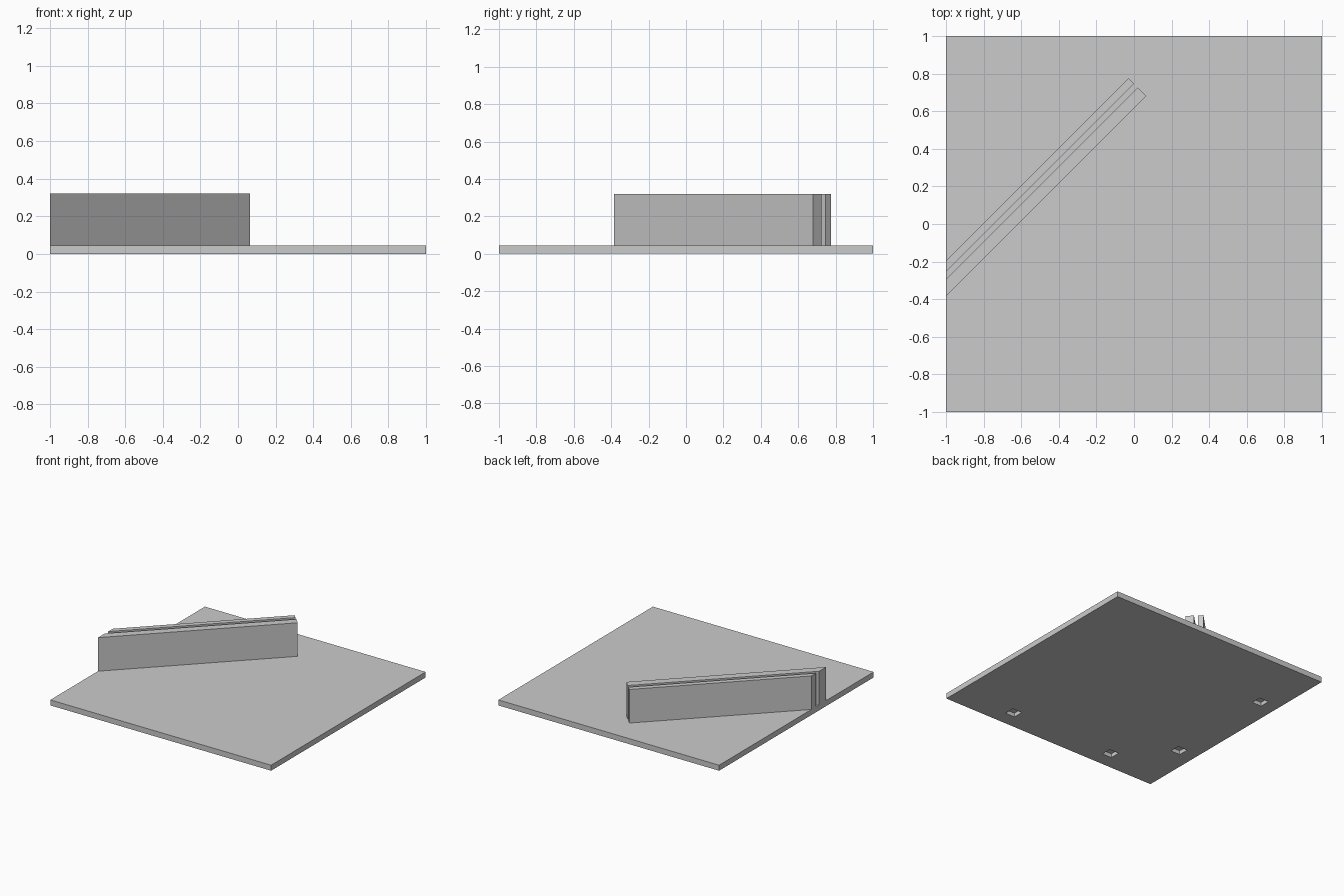
import bpy
import bmesh

cube = bpy.data.objects.get("Cube")
if cube:
    bpy.data.objects.remove(cube, do_unlink=True)

BASE_TOP = 0.045
WALL_TOP = 0.32
END_SUM = 0.745   # x + y along the square-cut end of both rails

grey = bpy.data.materials.new("light grey")
grey.use_nodes = True
colour = (0.6, 0.6, 0.6, 1)
grey.diffuse_color = colour
grey.node_tree.nodes["Principled BSDF"].inputs["Base Color"].default_value = colour


def prism(name, footprints, z0, z1):
    """Extrude one or more flat outlines upward into a single object."""
    bm = bmesh.new()
    for outline in footprints:
        face = bm.faces.new([bm.verts.new((x, y, z0)) for x, y in outline])
        grown = bmesh.ops.extrude_face_region(bm, geom=[face])["geom"]
        verts = [g for g in grown if isinstance(g, bmesh.types.BMVert)]
        bmesh.ops.translate(bm, verts=verts, vec=(0, 0, z1 - z0))
    bmesh.ops.recalc_face_normals(bm, faces=bm.faces)
    mesh = bpy.data.meshes.new(name)
    bm.to_mesh(mesh)
    bm.free()
    mesh.materials.append(grey)
    obj = bpy.data.objects.new(name, mesh)
    bpy.context.collection.objects.link(obj)
    return obj


def square(x, y, half):
    return [(x - half, y - half), (x + half, y - half),
            (x + half, y + half), (x - half, y + half)]


def rail_outline(low, high):
    """Diagonal strip from the base edge to the square end."""
    def tip(offset):
        return ((END_SUM - offset) / 2, (END_SUM + offset) / 2)
    return [(-1, low - 1), tip(low), tip(high), (-1, high - 1)]


# Base plate
base = prism("base_plate", [square(0, 0, 1)], 0, BASE_TOP)

# Four square sockets in the underside, along two neighbouring edges
spots = [(s, -0.84) for s in (-0.475, 0.475)] + [(-0.84, s) for s in (-0.475, 0.475)]
cutter = prism("socket_cutter", [square(x, y, 0.043) for x, y in spots], -0.05, 0.032)
cutter.hide_render = True
cut = base.modifiers.new("sockets", "BOOLEAN")
cut.operation = "DIFFERENCE"
cut.solver = "EXACT"
cut.object = cutter
bpy.context.view_layer.objects.active = base
bpy.ops.object.modifier_apply(modifier=cut.name)
bpy.data.objects.remove(cutter, do_unlink=True)

# Two parallel diagonal walls with a narrow slot between them
prism("front_wall", [rail_outline(0.615, 0.705)], BASE_TOP, WALL_TOP)
prism("back_wall", [rail_outline(0.745, 0.805)], BASE_TOP, WALL_TOP)
